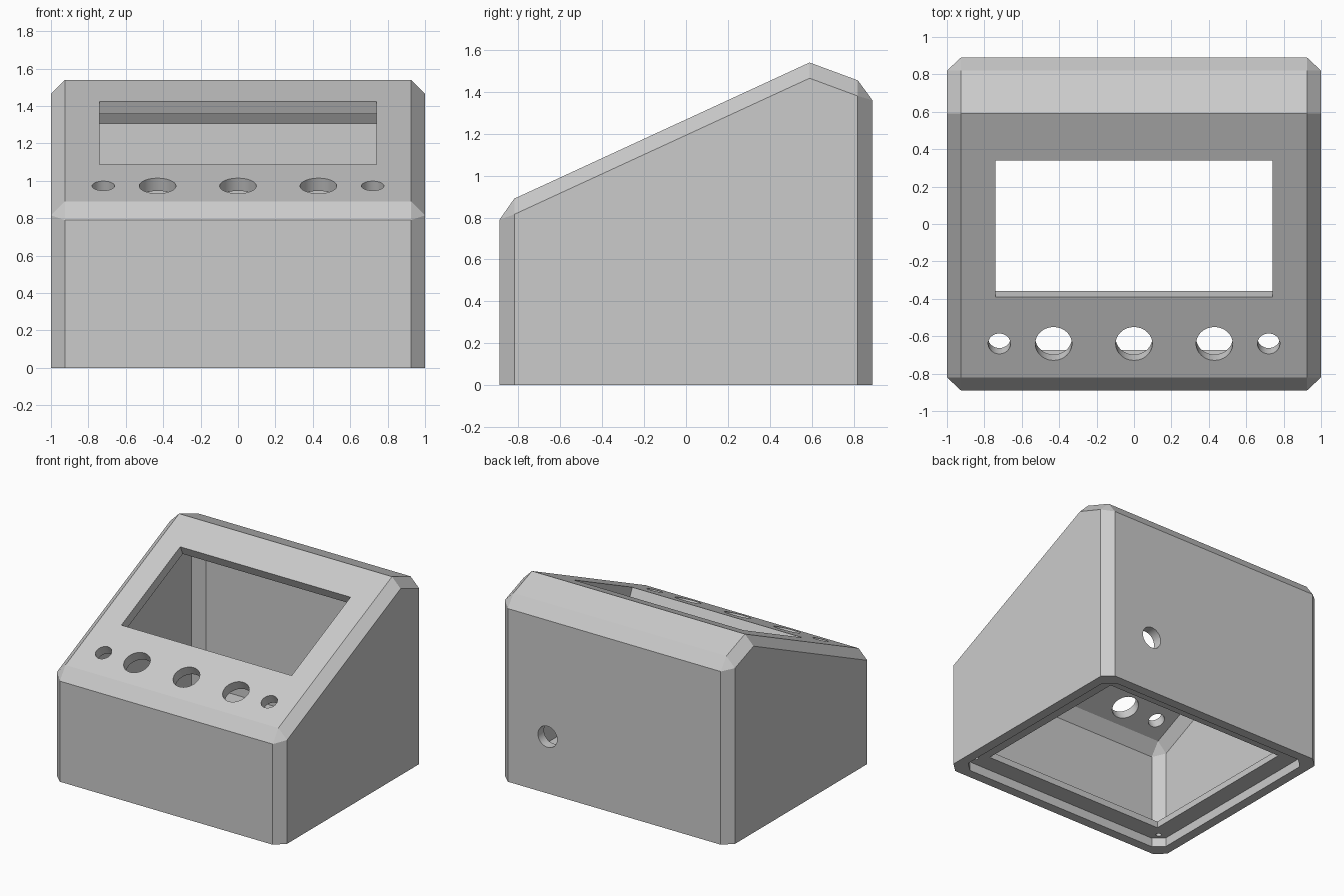
import bpy, bmesh
from math import atan, cos, radians, pi
from mathutils import Vector

if "Cube" in bpy.data.objects:
    bpy.data.objects.remove(bpy.data.objects["Cube"])

SLOPE = 0.461            # rise of the control panel per unit of depth
TILT = atan(SLOPE)
WALL = 0.075

grey = bpy.data.materials.new("plain grey")
grey.use_nodes = True
grey.diffuse_color = (0.6, 0.6, 0.6, 1)
grey.node_tree.nodes["Principled BSDF"].inputs["Base Color"].default_value = (0.6, 0.6, 0.6, 1)


def make(name, bm):
    bmesh.ops.recalc_face_normals(bm, faces=bm.faces)
    mesh = bpy.data.meshes.new(name)
    bm.to_mesh(mesh)
    bm.free()
    mesh.materials.append(grey)
    obj = bpy.data.objects.new(name, mesh)
    bpy.context.collection.objects.link(obj)
    return obj


def hull(name, points):
    bm = bmesh.new()
    for p in points:
        bm.verts.new(p)
    bmesh.ops.convex_hull(bm, input=bm.verts)
    bmesh.ops.dissolve_limit(bm, angle_limit=radians(1), verts=bm.verts, edges=bm.edges)
    return make(name, bm)


def wedge(name, half, depth, bottom, front_top, crest, back_top, ridge):
    """Sloped body with chamfered vertical and upper edges."""
    c = WALL
    inner = depth - 0.07
    top = [(-inner, crest), ridge, (inner, back_top[0])]
    middle = [(-depth, bottom), (-depth, front_top), *top, (depth, back_top[1]), (depth, bottom)]
    side = [(-inner, bottom), *[(y, z - c) for y, z in top], (inner, bottom)]
    return hull(name, [(s * x, y, z) for s in (-1, 1)
                       for x, prof in ((half - c, middle), (half, side)) for y, z in prof])


def box(name, center, size, tilt=0):
    bm = bmesh.new()
    bmesh.ops.create_cube(bm, size=1)
    bmesh.ops.scale(bm, vec=size, verts=bm.verts)
    obj = make(name, bm)
    obj.location, obj.rotation_euler.x = center, tilt
    return obj


def rod(name, center, radius, length, tilt=0):
    bm = bmesh.new()
    bmesh.ops.create_cone(bm, cap_ends=True, segments=48, radius1=radius, radius2=radius, depth=length)
    obj = make(name, bm)
    obj.location, obj.rotation_euler.x = center, tilt
    return obj


def cut(target, cutter):
    cutter.hide_render = True
    mod = target.modifiers.new("cut", 'BOOLEAN')
    mod.operation, mod.solver, mod.object = 'DIFFERENCE', 'EXACT', cutter
    bpy.context.view_layer.objects.active = target
    bpy.ops.object.modifier_apply(modifier=mod.name)
    bpy.data.objects.remove(cutter)


def on_panel(x, y):
    return Vector((x, y, 0.89 + SLOPE * (y + 0.82)))


# Hollow enclosure, open underneath
case = wedge("enclosure", 1.0, 0.89, 0, 0.79, 0.89, (1.455, 1.36), (0.59, 1.54))
cut(case, wedge("cavity", 0.925, 0.815, -0.2, 0.742, 0.842, (1.403, 1.307), (0.593, 1.459)))

# Display window and control holes in the sloped panel
cut(case, box("window_cutter", on_panel(0, -0.025), (1.48, 0.73 / cos(TILT), 0.3), TILT))
for x, r in ((-0.72, 0.06), (-0.43, 0.098), (0, 0.098), (0.43, 0.098), (0.72, 0.06)):
    cut(case, rod("control_cutter", on_panel(x, -0.64), r, 0.3, TILT))

# Cable hole in the back wall
cut(case, rod("cable_cutter", (0.58, 0.86, 0.445), 0.083, 0.4, pi / 2))

# Inner ledge for the base plate, with a screw hole in each corner
ledge = hull("base_ledge", [(sx * x, sy * y, z) for sx in (-1, 1) for sy in (-1, 1)
                            for x, y in ((0.855, 0.82), (0.93, 0.75)) for z in (0.07, 0.12)])
cut(ledge, box("opening_cutter", (0, 0, 0.1), (1.568, 1.348, 0.4)))
for sx in (-1, 1):
    for sy in (-1, 1):
        cut(ledge, rod("screw_cutter", (sx * 0.855, sy * 0.745, 0.1), 0.02, 0.3))

# Smooth hole walls, crisp edges
for obj in (case, ledge):
    bpy.ops.object.select_all(action='DESELECT')
    obj.select_set(True)
    bpy.context.view_layer.objects.active = obj
    bpy.ops.object.shade_smooth_by_angle(angle=radians(20))
